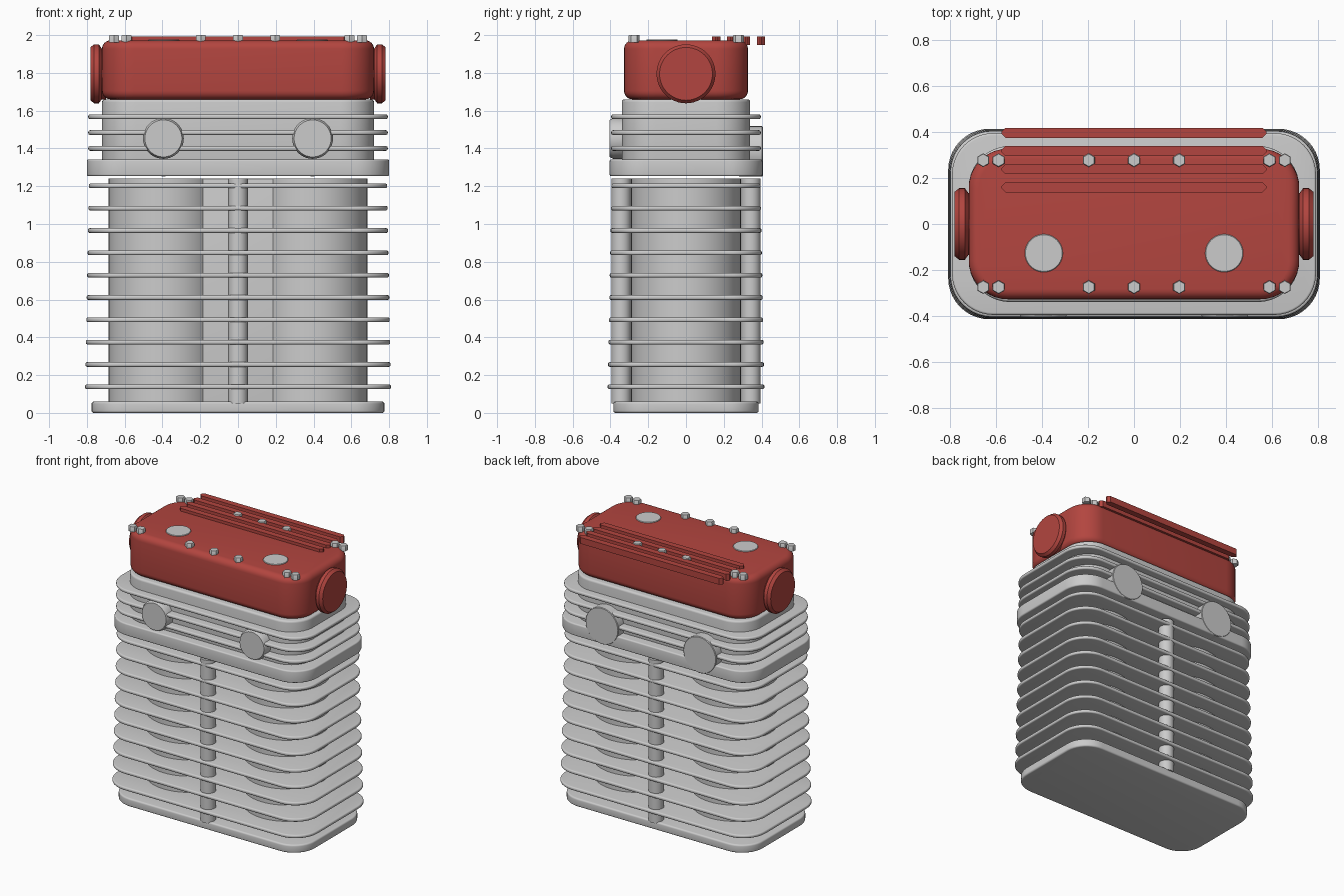
import bpy, bmesh, math
from mathutils import Matrix

if "Cube" in bpy.data.objects:
    bpy.data.objects.remove(bpy.data.objects["Cube"])

red = bpy.data.materials.new("red_paint")
red.diffuse_color = (0.45, 0.06, 0.05, 1)
red.use_nodes = True
red.node_tree.nodes["Principled BSDF"].inputs["Base Color"].default_value = red.diffuse_color


def finish(name, bm, mat=None):
    bmesh.ops.recalc_face_normals(bm, faces=bm.faces)
    me = bpy.data.meshes.new(name)
    bm.to_mesh(me)
    bm.free()
    ob = bpy.data.objects.new(name, me)
    bpy.context.collection.objects.link(ob)
    if mat:
        me.materials.append(mat)
    bpy.context.view_layer.objects.active = ob
    ob.select_set(True)
    bpy.ops.object.shade_smooth_by_angle(angle=math.radians(35))
    ob.select_set(False)
    return ob


def loft(bm, rings):
    rows = [[bm.verts.new(p) for p in r] for r in rings]
    n = len(rows[0])
    for a, b in zip(rows, rows[1:]):
        for i in range(n):
            bm.faces.new((a[i], a[(i + 1) % n], b[(i + 1) % n], b[i]))
    bm.faces.new(rows[0][::-1])
    bm.faces.new(rows[-1])


def rounded_ring(hx, hy, r, z, seg=10):
    pts = []
    for q, (sx, sy) in enumerate([(1, 1), (-1, 1), (-1, -1), (1, -1)]):
        for i in range(seg + 1):
            a = math.pi / 2 * (q + i / seg)
            pts.append((sx * (hx - r) + r * math.cos(a), sy * (hy - r) + r * math.sin(a), z))
    return pts


# Rounded-rectangle plate with softened top and bottom edges
def slab(name, hx, hy, r, z0, z1, b, mat=None, steps=4):
    bm = bmesh.new()
    arc = [math.pi / 2 * i / steps for i in range(steps + 1)]
    prof = [(b * (1 - math.sin(a)), z0 + b * (1 - math.cos(a))) for a in arc]
    prof += [(d, z0 + z1 - z) for d, z in reversed(prof)]
    loft(bm, [rounded_ring(hx - d, hy - d, r - d, z) for d, z in prof])
    return finish(name, bm, mat)


# Round or hexagonal part from (radius, height) pairs, axis along x, y or z
def turned(name, prof, loc, axis="z", sides=40, mat=None):
    bm = bmesh.new()
    loft(bm, [[(r * math.sin(2 * math.pi * i / sides), r * math.cos(2 * math.pi * i / sides), h)
               for i in range(sides)] for r, h in prof])
    rot = {"z": Matrix(), "x": Matrix.Rotation(math.pi / 2, 4, "Y"),
           "y": Matrix.Rotation(-math.pi / 2, 4, "X")}[axis]
    bm.transform(Matrix.Translation(loc) @ rot)
    return finish(name, bm, mat)


# Base flange and finned barrel block
slab("base_flange", 0.775, 0.385, 0.17, 0, 0.06, 0.012)
for i in range(10):
    t = i / 9
    z = 0.138 + 1.064 * t
    slab(f"barrel_fin_{i + 1}", 0.81 - 0.02 * t, 0.415 - 0.02 * t, 0.18, z - 0.0125, z + 0.0125, 0.01)
for s, side in ((-1, "left"), (1, "right")):
    turned(f"cylinder_barrel_{side}", [(0.29, 0.05), (0.29, 1.24)], (0.395 * s, 0, 0), sides=64)
slab("barrel_web", 0.2, 0.2, 0.02, 0.05, 1.24, 0.004)
for s, side in ((-1, "front"), (1, "back")):
    turned(f"stud_column_{side}", [(0.052, 0.05), (0.052, 1.24)], (0, 0.343 * s, 0), sides=32)

# Cylinder head: deck, body and fins
slab("head_deck", 0.80, 0.405, 0.18, 1.253, 1.342, 0.01)
slab("head_body", 0.72, 0.34, 0.18, 1.33, 1.66, 0.015)
for i in range(3):
    z = 1.40 + 0.084 * i
    slab(f"head_fin_{i + 1}", 0.793, 0.396, 0.18, z - 0.0125, z + 0.0125, 0.01)

# Valve cover
slab("valve_cover", 0.72, 0.328, 0.17, 1.66, 1.972, 0.045, red, 6)

for s, side in ((-1, "left"), (1, "right")):
    # Front and back ports
    turned(f"front_port_{side}", [(0.108, 0.30), (0.108, 0.385), (0.098, 0.405)],
           (0.395 * s, 0, 1.453), "y").data.transform(Matrix.Scale(-1, 4, (0, 1, 0)))
    bpy.data.objects[f"front_port_{side}"].data.flip_normals()
    turned(f"back_port_{side}", [(0.133, 0.28), (0.133, 0.403), (0.129, 0.407)],
           (0.395 * s, 0, 1.385), "y")
    # Round end caps on the cover
    turned(f"end_cap_{side}", [(0.135, 0.70 * s), (0.135, 0.722 * s), (0.156, 0.737 * s),
                               (0.156, 0.762 * s), (0.14, 0.782 * s)],
           (0, 0, 1.795), "x", 48, red)
    # Flush plugs on top
    turned(f"top_plug_{side}", [(0.083, 1.94), (0.083, 1.974), (0.08, 1.977)], (0.393 * s, -0.127, 0))

# Hex bolts in two rows
for y, row in ((-0.275, "front"), (0.278, "back")):
    for i, x in enumerate((-0.657, -0.59, -0.197, 0, 0.197, 0.59, 0.657)):
        turned(f"cover_bolt_{row}_{i + 1}", [(0.03, 1.962), (0.03, 1.996), (0.027, 2.0)], (x, y, 0), sides=6)

# Long ribs with chamfered ends
for k in range(4):
    y, w, L, c = 0.16 + 0.079 * k, 0.022, 0.578, 0.018
    outline = [(L, -w + c), (L, w - c), (L - c, w), (-L + c, w), (-L, w - c), (-L, -w + c), (-L + c, -w), (L - c, -w)]
    bm = bmesh.new()
    loft(bm, [[(px, y + py, z) for px, py in outline] for z in (1.947, 1.993)])
    finish(f"cover_rib_{k + 1}", bm, red)
